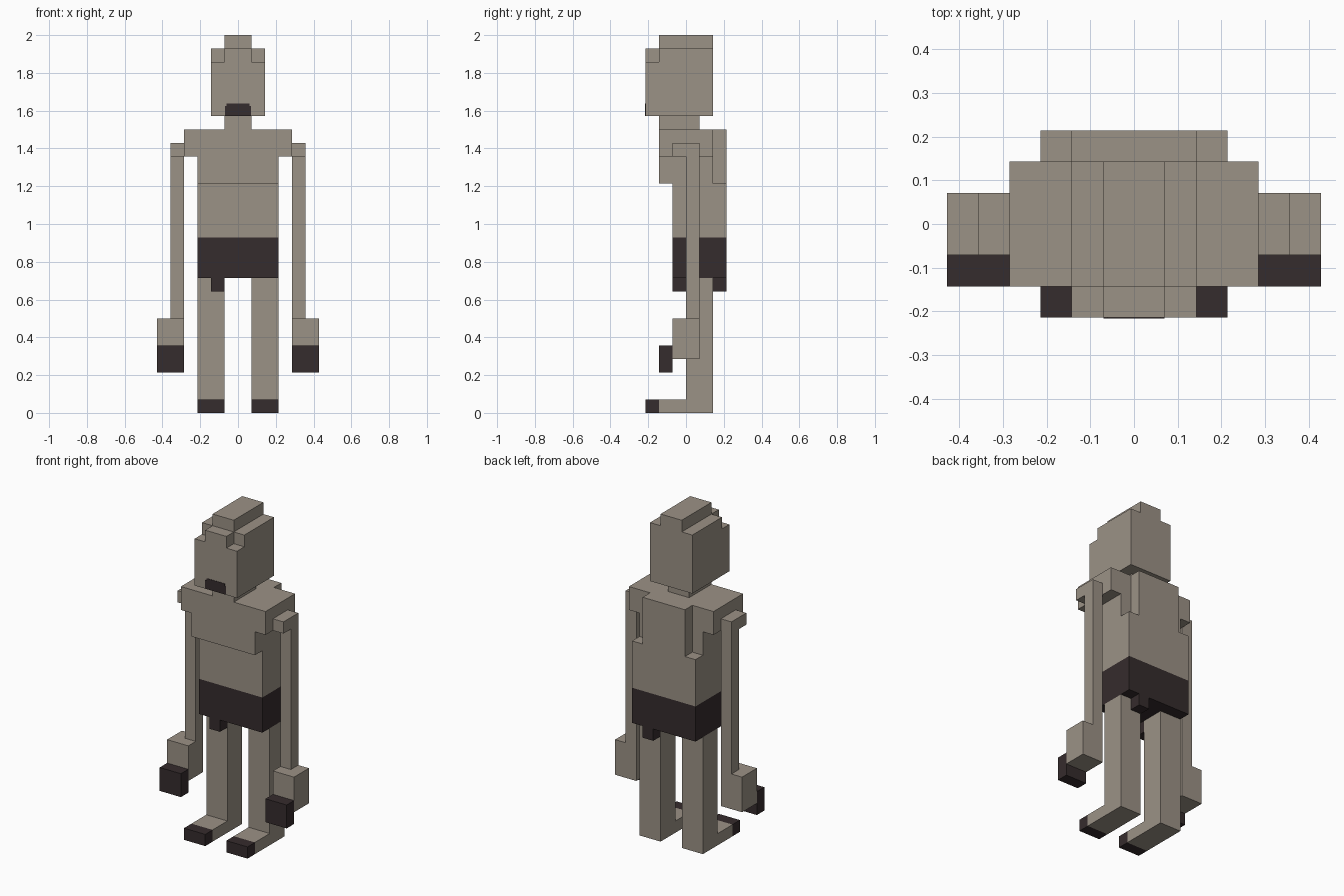
import bpy, bmesh
from mathutils import Vector

cube = bpy.data.objects.get("Cube")
if cube:
    bpy.data.objects.remove(cube, do_unlink=True)

U = 2 / 28  # one block; the figure is 28 blocks tall


def material(name, rgb):
    mat = bpy.data.materials.new(name)
    mat.use_nodes = True
    mat.diffuse_color = (*rgb, 1)
    mat.node_tree.nodes["Principled BSDF"].inputs["Base Color"].default_value = (*rgb, 1)
    return mat


SKIN = material("grey_tan", (0.33, 0.287, 0.238))
DARK = material("dark_brown", (0.036, 0.025, 0.026))


def blocks(name, mat, *boxes):
    """One object from boxes given as (x0, x1, y0, y1, z0, z1) in blocks."""
    bm = bmesh.new()
    for x0, x1, y0, y1, z0, z1 in boxes:
        size = Vector((x1 - x0, y1 - y0, z1 - z0))
        centre = Vector((x0 + x1, y0 + y1, z0 + z1)) / 2
        verts = bmesh.ops.create_cube(bm, size=1)["verts"]
        for v in verts:
            v.co = (v.co * size + centre) * U
    mesh = bpy.data.meshes.new(name)
    bm.to_mesh(mesh)
    bm.free()
    mesh.materials.append(mat)
    obj = bpy.data.objects.new(name, mesh)
    bpy.context.collection.objects.link(obj)
    return obj


def pair(name, mat, *boxes):
    """Left part as given, right part mirrored across x = 0."""
    blocks("left_" + name, mat, *boxes)
    blocks("right_" + name, mat, *[(-b[1], -b[0], *b[2:]) for b in boxes])


# Head: skull, notched brow, crest and mouth plate
blocks("head", SKIN, (-2, 2, -3, 2, 22, 26), (-2, 2, -2, 2, 26, 27))
blocks("brow", SKIN, (-1, 1, -3, -2, 26, 27))
blocks("crest", SKIN, (-1, 1, -2, 2, 27, 28))
blocks("mouth", DARK, (-0.98, 0.98, -3.03, -2.95, 22.02, 22.75),
       (-0.85, 0.85, -3.03, -2.95, 22.75, 22.93))
blocks("neck", SKIN, (-1, 1, -2, 1, 21, 22))

# Torso
blocks("shoulders", SKIN, (-4, 4, -2, 2, 19, 21))
blocks("chest", SKIN, (-3, 3, -2, 2, 17, 19))
blocks("upper_back", SKIN, (-2, 2, 2, 3, 17, 21))
blocks("belly", SKIN, (-3, 3, -1, 3, 13, 17))

# Loincloth with a hanging flap at front and back
blocks("loincloth", DARK, (-3, 3, -1, 3, 10, 13))
blocks("front_flap", DARK, (-2, -1, -1, 0, 9, 10))
blocks("back_flap", DARK, (1, 2, 2, 3, 9, 10))

# Arms
pair("arm", SKIN, (4, 5, 0, 1, 7, 20), (4, 5, -1, 0, 19, 20))
pair("hand", SKIN, (4, 6, -1, 1, 4, 7))
pair("fingers", DARK, (4, 6, -2, -1, 3, 5))

# Legs
pair("leg", SKIN, (1, 3, 0, 2, 0, 10))
pair("foot", SKIN, (1, 3, -2, 0, 0, 1))
pair("toes", DARK, (1, 3, -3, -2, 0, 1))
